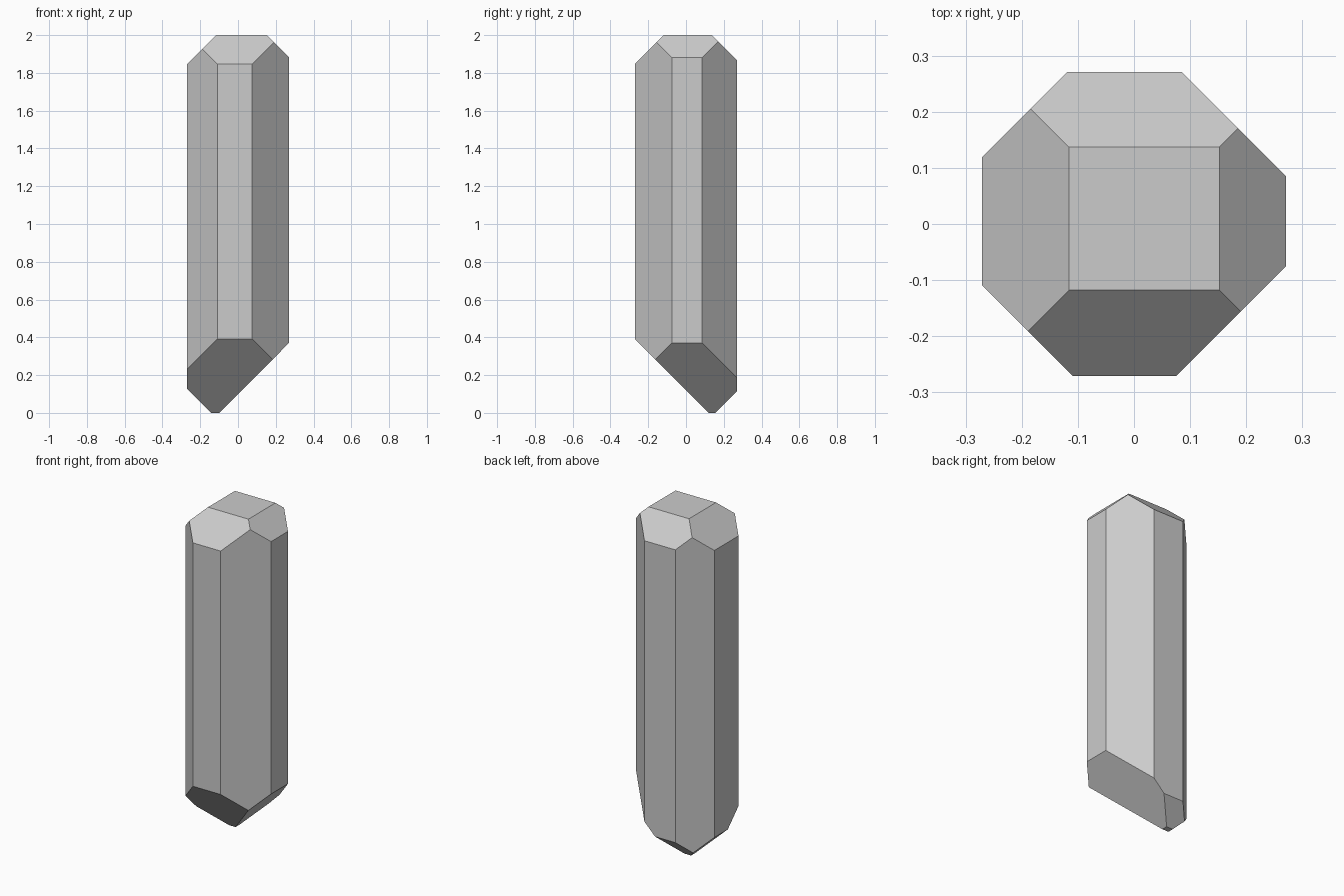
import bpy, bmesh
from mathutils import Vector

if "Cube" in bpy.data.objects:
    bpy.data.objects.remove(bpy.data.objects["Cube"])

HALF = 0.271   # half width in x and y
HEIGHT = 2.0

# Block that the crystal is cut from
bm = bmesh.new()
bmesh.ops.create_cube(bm, size=1)
for v in bm.verts:
    v.co = Vector((v.co.x * 2 * HALF, v.co.y * 2 * HALF, (v.co.z + 0.5) * HEIGHT))


def chamfer(normal, d):
    """Slice off everything with normal . p > d and close the cut."""
    n = Vector(normal)
    geom = bm.verts[:] + bm.edges[:] + bm.faces[:]
    bmesh.ops.bisect_plane(bm, geom=geom, dist=1e-6, plane_co=n * d / n.length_squared,
                           plane_no=n, clear_outer=True)
    bmesh.ops.holes_fill(bm, edges=[e for e in bm.edges if e.is_boundary], sides=0)


# 45 degree cuts: upright corners, top rim, bottom rim
for normal, d in (
    ((1, 1, 0), 0.356), ((-1, 1, 0), 0.39), ((1, -1, 0), 0.346), ((-1, -1, 0), 0.38),
    ((1, 0, 1), 2.152), ((-1, 0, 1), 2.116), ((0, 1, 1), 2.137), ((0, -1, 1), 2.118),
    ((1, 0, -1), -0.10), ((-1, 0, -1), 0.143), ((0, 1, -1), 0.156), ((0, -1, -1), -0.12),
):
    chamfer(normal, d)

bmesh.ops.recalc_face_normals(bm, faces=bm.faces[:])
mesh = bpy.data.meshes.new("crystal_shard")
bm.to_mesh(mesh)
bm.free()
bpy.context.collection.objects.link(bpy.data.objects.new("crystal_shard", mesh))
